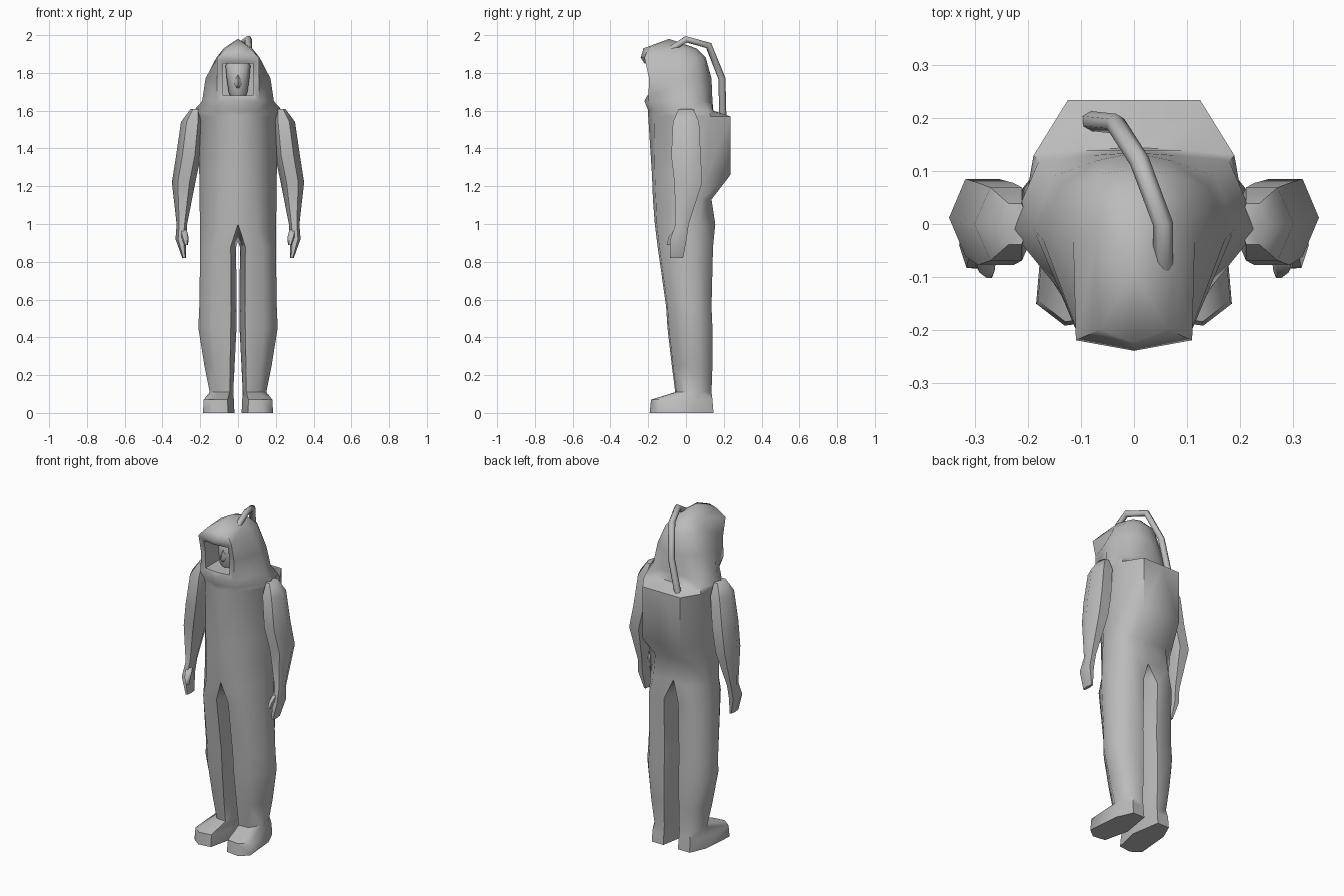
import bpy, bmesh, math

cube = bpy.data.objects.get("Cube")
if cube:
    bpy.data.objects.remove(cube, do_unlink=True)

grey = bpy.data.materials.new("suit_grey")
grey.use_nodes = True
COLOUR = (0.5, 0.5, 0.5, 1)
grey.diffuse_color = COLOUR
grey.node_tree.nodes["Principled BSDF"].inputs["Base Color"].default_value = COLOUR


def finish(bm, name, mirror=True, angle=60):
    """Turn a bmesh into a smooth shaded, optionally mirrored object."""
    loose = [v for v in bm.verts if not v.link_faces]
    bmesh.ops.delete(bm, geom=loose, context='VERTS')
    bmesh.ops.recalc_face_normals(bm, faces=bm.faces)
    mesh = bpy.data.meshes.new(name)
    bm.to_mesh(mesh)
    bm.free()
    mesh.materials.append(grey)
    ob = bpy.data.objects.new(name, mesh)
    bpy.context.collection.objects.link(ob)
    bpy.ops.object.select_all(action='DESELECT')
    ob.select_set(True)
    bpy.context.view_layer.objects.active = ob
    bpy.ops.object.shade_smooth_by_angle(angle=math.radians(angle))
    if mirror:
        ob.modifiers.new("Mirror", 'MIRROR')
    return ob


def bridge(bm, a, b, closed=True, skip=()):
    n = len(a)
    for i in range(n if closed else n - 1):
        if i not in skip:
            j = (i + 1) % n
            bm.faces.new((a[i], a[j], b[j], b[i]))


def loft(name, sections, sides=6, mirror=True):
    """Skin ellipses given as (z, x, y, half width, half depth)."""
    bm = bmesh.new()
    rings = []
    for z, x, y, rx, ry in sections:
        turns = [math.tau * i / sides for i in range(sides)]
        rings.append([bm.verts.new((x + rx * math.cos(t), y + ry * math.sin(t), z)) for t in turns])
    for a, b in zip(rings, rings[1:]):
        bridge(bm, a, b)
    bm.faces.new(rings[0])
    bm.faces.new(rings[-1])
    return finish(bm, name, mirror)


# Suit: left half of torso, air pack bulge and hood
# z, front centre y, then front / side / pack side / back corners, back centre y
body = [
    (1.00, -.165, (.10, -.155), (.20, -.03), (.185, .07), (.11, .155), .12),
    (1.13, -.175, (.10, -.16), (.205, -.02), (.19, .08), (.11, .135), .12),
    (1.26, -.18, (.10, -.165), (.205, -.02), (.19, .11), (.125, .235), .235),
    (1.57, -.20, (.10, -.17), (.215, -.01), (.19, .13), (.125, .235), .235),
    (1.60, -.20, (.105, -.17), (.235, -.01), (.18, .12), (.10, .14), .145),
    (1.65, -.22, (.11, -.20), (.19, -.01), (.155, .09), (.08, .13), .14),
    (1.77, -.20, (.11, -.195), (.172, -.03), (.14, .07), (.07, .12), .135),
    (1.88, -.24, (.11, -.22), (.115, -.03), (.10, .05), (.06, .095), .105),
    (1.93, -.225, (.065, -.20), (.075, -.05), (.06, 0), (.04, .04), .055),
]
bm = bmesh.new()
rows = []
for z, front, *corners, back in body:
    pts = [(0, front), *corners, (0, back)]
    rows.append([bm.verts.new((x, y, z)) for x, y in pts])
for k, (a, b) in enumerate(zip(rows, rows[1:])):
    bridge(bm, a, b, closed=False, skip=(0,) if k in (5, 6) else ())
crown = bm.verts.new((0, -.09, 1.98))
for a, b in zip(rows[-1], rows[-1][1:]):
    bm.faces.new((a, b, crown))

# Visor frame and its deep recess
low, mid, high = rows[5:8]
outer = [low[0], low[1], mid[1], high[1], high[0]]
rim = [(0, -.205, 1.68), (.08, -.195, 1.68), (.08, -.195, 1.77), (.08, -.21, 1.85), (0, -.22, 1.85)]
inner = [bm.verts.new(p) for p in rim]
deep = [bm.verts.new((x, -.06, z)) for x, y, z in rim]
bridge(bm, outer, inner, closed=False)
bridge(bm, inner, deep, closed=False)
bm.faces.new(deep)

# Leg and boot, continuing from the hips
outline = [(.15, 0), (.65, .03), (1, .38), (1, .7), (.72, 1), (.2, 1), (0, .5)]
leg = [  # z, inner x, outer x, front y, back y
    (.88, .010, .20, -.15, .143), (.56, .008, .205, -.105, .135),
    (.45, .008, .21, -.098, .14), (.25, .018, .178, -.075, .14),
    (.11, .025, .15, -.057, .135),
]
ring = rows[0] + [bm.verts.new((0, 0, .91))]
for z, x0, x1, y0, y1 in leg:
    new = [bm.verts.new((x0 + u * (x1 - x0), y0 + v * (y1 - y0), z)) for u, v in outline]
    bridge(bm, ring, new)
    ring = new
boot = [(.055, -.175), (.13, -.185), (.182, -.145), (.165, .05), (.125, .14), (.05, .14), (.022, -.03)]
for z, grow in ((.07, 1), (0, 1.04)):
    new = [bm.verts.new((.1 + (x - .1) * grow, y * grow, z)) for x, y in boot]
    bridge(bm, ring, new)
    ring = new
bm.faces.new(ring)
finish(bm, "suit")

# Arms with mitten hands and thumbs
loft("arms", [
    (1.61, .225, 0, .025, .045), (1.54, .242, 0, .06, .08),
    (1.36, .262, 0, .066, .09), (1.22, .288, .012, .062, .085),
    (1.00, .297, -.02, .028, .04), (.92, .303, -.04, .028, .05),
    (.82, .285, -.05, .01, .04)])
loft("thumbs", [(.97, .292, -.045, .02, .02), (.93, .282, -.075, .02, .02),
                (.89, .274, -.09, .01, .014)])

# Face behind the visor
loft("face", [(1.66, 0, -.08, .035, .04), (1.70, 0, -.085, .05, .055),
              (1.77, 0, -.085, .06, .06), (1.84, 0, -.08, .066, .055),
              (1.86, 0, -.07, .05, .03)], sides=8, mirror=False)
loft("nose", [(1.72, 0, -.14, .006, .008), (1.74, 0, -.145, .02, .02),
              (1.79, 0, -.135, .006, .008)], sides=4, mirror=False)

# Air hose from the pack to the crown
hose_curve = bpy.data.curves.new("air_hose", 'CURVE')
hose_curve.dimensions = '3D'
hose_curve.bevel_depth = .019
hose_curve.bevel_resolution = 1
hose_curve.use_fill_caps = True
path = [(.055, -.08, 1.925), (.055, 0, 1.978), (.01, .12, 1.945), (-.035, .19, 1.77), (-.085, .195, 1.56)]
spline = hose_curve.splines.new('POLY')
spline.points.add(len(path) - 1)
for point, co in zip(spline.points, path):
    point.co = (*co, 1)
hose_curve.materials.append(grey)
hose = bpy.data.objects.new("air_hose", hose_curve)
bpy.context.collection.objects.link(hose)
